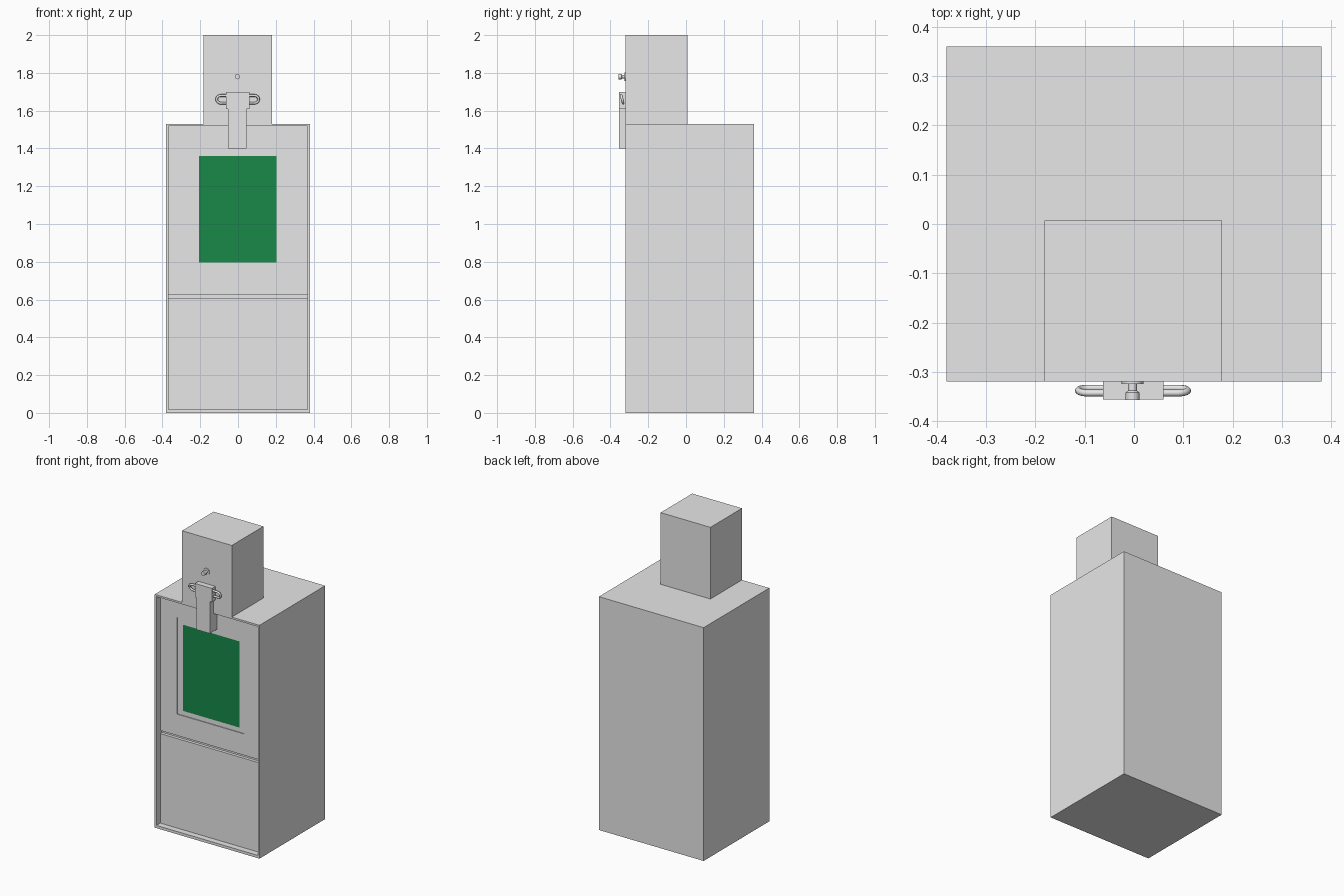
import bpy, bmesh, math
from mathutils import Matrix, Vector

old = bpy.data.objects.get("Cube")
if old:
    bpy.data.objects.remove(old, do_unlink=True)


def material(name, rgb):
    m = bpy.data.materials.new(name)
    m.use_nodes = True
    col = (*rgb, 1)
    m.diffuse_color = col
    m.node_tree.nodes["Principled BSDF"].inputs["Base Color"].default_value = col
    return m


grey = material("light grey", (0.8, 0.8, 0.8))
green = material("dark green", (0.009, 0.249, 0.066))


def box_mesh(lo, hi):
    """Bmesh box between two corners."""
    bm = bmesh.new()
    lo, hi = Vector(lo), Vector(hi)
    bmesh.ops.create_cube(bm, size=1, matrix=Matrix.Translation((lo + hi) / 2)
                          @ Matrix.Diagonal((*(hi - lo), 1)))
    return bm


def front_face(bm):
    bm.normal_update()
    return min(bm.faces, key=lambda f: f.calc_center_median().y)


def inset(bm, face, x0, x1, z0, z1, depth=0.0):
    """Inset a front face to the given rectangle and push it back."""
    mid = face.calc_center_median()
    bmesh.ops.inset_region(bm, faces=[face], thickness=0.005)
    for v in face.verts:
        v.co.x = x0 if v.co.x < mid.x else x1
        v.co.z = z0 if v.co.z < mid.z else z1
    if depth:
        rim = [e for e in face.edges]
        walls = bmesh.ops.extrude_face_region(bm, geom=[face])
        new = [g for g in walls["geom"] if isinstance(g, bmesh.types.BMFace)][0]
        bmesh.ops.translate(bm, verts=new.verts, vec=(0, depth, 0))
        if face.is_valid:
            bm.faces.remove(face)
        return new
    return face


def finish(bm, name, mats=(grey,)):
    bmesh.ops.recalc_face_normals(bm, faces=bm.faces)
    me = bpy.data.meshes.new(name)
    bm.to_mesh(me)
    bm.free()
    ob = bpy.data.objects.new(name, me)
    bpy.context.collection.objects.link(ob)
    for m in mats:
        me.materials.append(m)
    return ob


def box(name, lo, hi):
    return finish(box_mesh(lo, hi), name)


FRONT, PANEL, BACK = -0.32, -0.28, 0.36

# Cabinet with an open, rimmed front
bm = box_mesh((-0.38, FRONT, 0), (0.38, BACK, 1.53))
inset(bm, front_face(bm), -0.368, 0.368, 0.018, 1.518, 0.06)
finish(bm, "cabinet")

# Lower panel, a gap, then the door above it
box("lower_panel", (-0.368, PANEL, 0.018), (0.368, -0.26, 0.605))
bm = box_mesh((-0.368, PANEL, 0.625), (0.368, -0.26, 1.518))
frame = inset(bm, front_face(bm), -0.245, 0.24, 0.765, 1.4, 0.005)
pane = inset(bm, frame, -0.207, 0.205, 0.795, 1.36)
pane.material_index = 1
finish(bm, "door", (grey, green))

# Coin box on top
box("coin_box", (-0.182, FRONT, 1.53), (0.179, 0.007, 2.0))

# Handle stem and its wider head
box("handle_stem", (-0.053, -0.356, 1.4), (0.045, PANEL, 1.615))
box("handle_head", (-0.063, -0.356, 1.61), (0.06, FRONT, 1.7))


# Rounded wire grips at each side of the head, leaning slightly forward
def grip(name, side):
    cu = bpy.data.curves.new(name, "CURVE")
    cu.dimensions = "3D"
    cu.bevel_depth = 0.007
    cu.bevel_resolution = 2
    r = 0.02
    path = [(0.04, r)]
    for i in range(9):
        a = math.pi / 2 - math.pi * i / 8
        path.append((0.091 + r * math.cos(a), r * math.sin(a)))
    path.append((0.04, -r))
    sp = cu.splines.new("POLY")
    sp.points.add(len(path) - 1)
    for p, (x, z) in zip(sp.points, path):
        p.co = (side * x - 0.002, -0.338 - 0.25 * z, 1.66 + z, 1)
    cu.materials.append(grey)
    ob = bpy.data.objects.new(name, cu)
    bpy.context.collection.objects.link(ob)


grip("left_grip", 1)
grip("right_grip", -1)

# Coin return button: flange, neck and flared head
bm = bmesh.new()
profile = [(0, FRONT), (0.022, FRONT), (0.022, -0.325), (0.009, -0.325),
           (0.009, -0.338), (0.014, -0.342), (0.014, -0.357), (0, -0.357)]
verts = [bm.verts.new((r, y, 0)) for r, y in profile]
edges = [bm.edges.new(pair) for pair in zip(verts, verts[1:])]
bmesh.ops.spin(bm, geom=verts + edges, cent=(0, 0, 0), axis=(0, 1, 0),
               angle=math.tau, steps=16)
bmesh.ops.remove_doubles(bm, verts=bm.verts, dist=0.0001)
button = finish(bm, "button")
button.location = (-0.003, 0, 1.78)
bpy.context.view_layer.objects.active = button
button.select_set(True)
bpy.ops.object.shade_smooth_by_angle()
